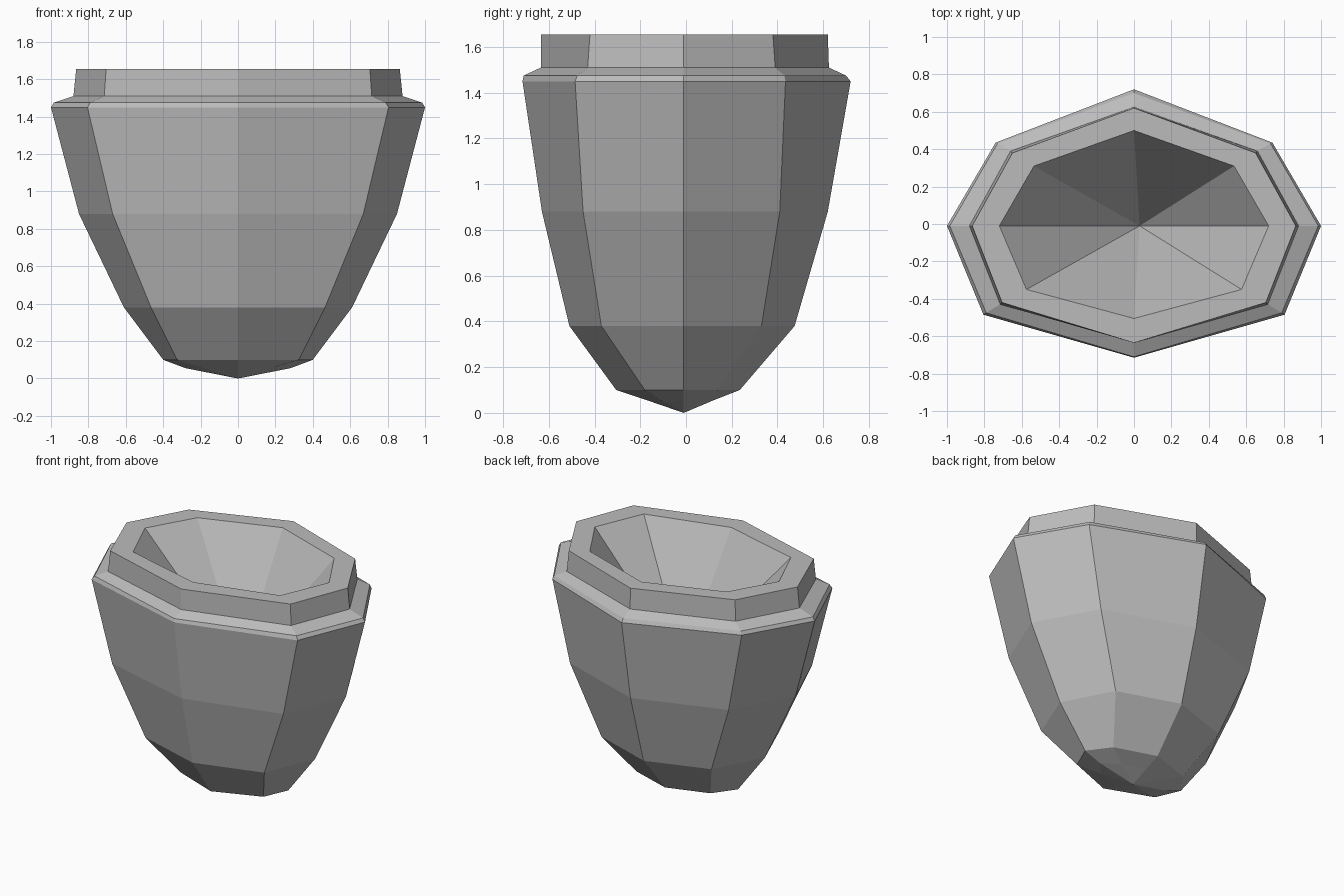
import bpy
import bmesh

default_cube = bpy.data.objects.get("Cube")
if default_cube:
    bpy.data.objects.remove(default_cube, do_unlink=True)

grey = bpy.data.materials.new("plain grey")
grey.use_nodes = True
colour = (0.5, 0.5, 0.5, 1)
grey.diffuse_color = colour
grey.node_tree.nodes["Principled BSDF"].inputs["Base Color"].default_value = colour

CENTRE_Y = -0.01


def add_ring(bm, z, side, front_x, back_x, front_y, front_corner, back_corner, back_y):
    """Eight-sided ring, anticlockwise from the +x point, symmetric in x."""
    points = [
        (side, CENTRE_Y), (back_x, back_corner), (0, back_y), (-back_x, back_corner),
        (-side, CENTRE_Y), (-front_x, front_corner), (0, front_y), (front_x, front_corner),
    ]
    return [bm.verts.new((x, y, z)) for x, y in points]


def bridge(bm, lower, upper):
    count = len(lower)
    for i in range(count):
        j = (i + 1) % count
        bm.faces.new((lower[i], lower[j], upper[j], upper[i]))


def close_to_point(bm, ring, point):
    tip = bm.verts.new(point)
    for i, vert in enumerate(ring):
        bm.faces.new((vert, ring[(i + 1) % len(ring)], tip))


# Rings from the pointed base up to the lip and into the hollow:
# z, side x, front corner x, back corner x, then y front to back
profile = [
    (0.055, 0.28, 0.18, 0.16, -0.17, -0.11, 0.07, 0.12),
    (0.10, 0.40, 0.325, 0.29, -0.305, -0.18, 0.14, 0.235),
    (0.38, 0.61, 0.465, 0.43, -0.51, -0.37, 0.33, 0.475),
    (0.88, 0.85, 0.67, 0.62, -0.63, -0.45, 0.41, 0.62),
    (1.45, 1.0, 0.805, 0.74, -0.715, -0.485, 0.435, 0.72),
    (1.475, 0.985, 0.79, 0.73, -0.71, -0.475, 0.43, 0.70),
    (1.51, 0.88, 0.715, 0.66, -0.635, -0.43, 0.39, 0.625),
    (1.655, 0.865, 0.705, 0.65, -0.635, -0.42, 0.38, 0.62),
    (1.655, 0.72, 0.575, 0.535, -0.505, -0.35, 0.31, 0.50),
]

bm = bmesh.new()
rings = [add_ring(bm, *row) for row in profile]
for lower, upper in zip(rings, rings[1:]):
    bridge(bm, lower, upper)

# Base point and the conical hollow
close_to_point(bm, rings[0], (0, CENTRE_Y, 0))
close_to_point(bm, rings[-1], (0.03, CENTRE_Y, 0.88))
bmesh.ops.recalc_face_normals(bm, faces=bm.faces[:])

mesh = bpy.data.meshes.new("pot")
bm.to_mesh(mesh)
bm.free()
mesh.materials.append(grey)
pot = bpy.data.objects.new("pot", mesh)
bpy.context.collection.objects.link(pot)
